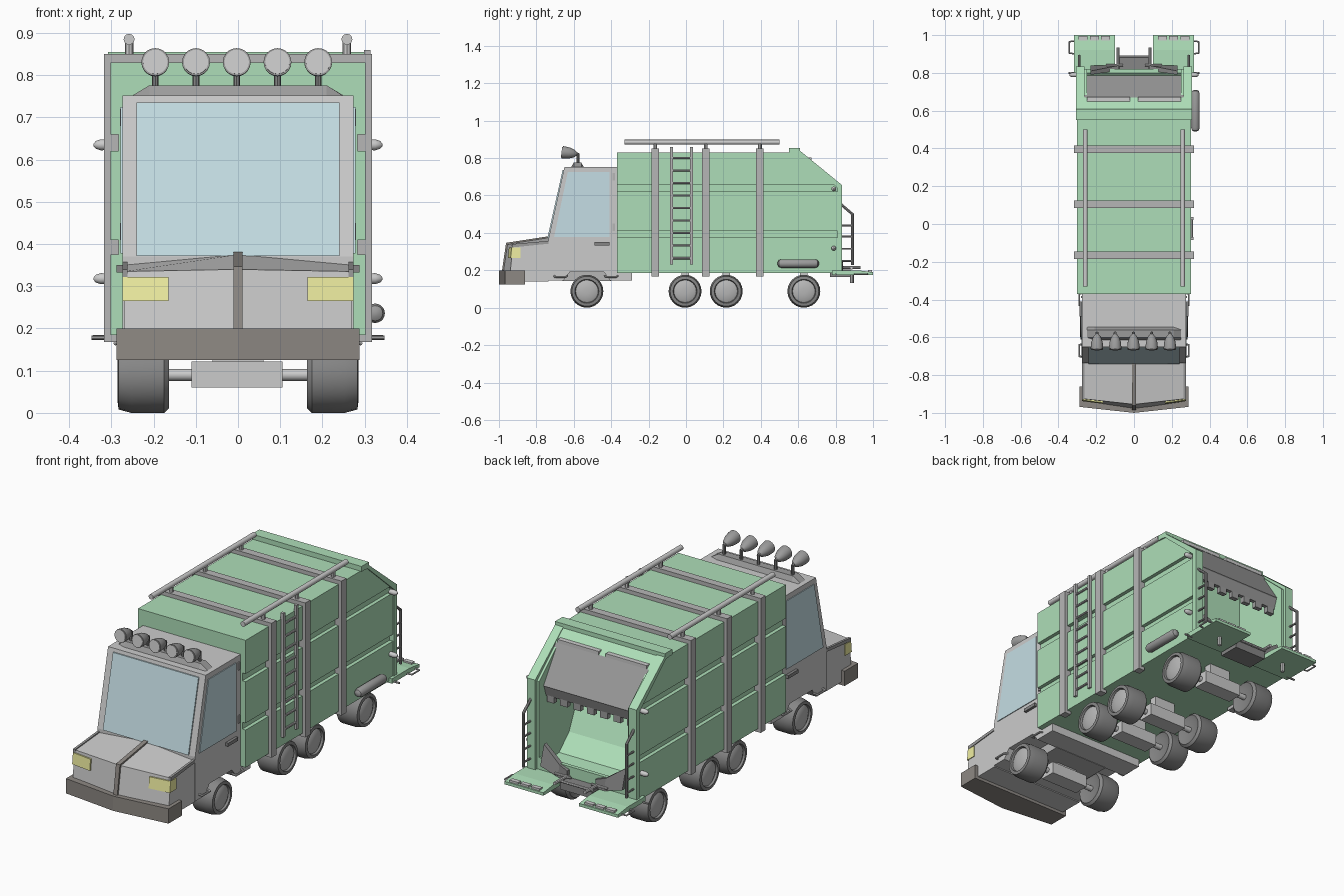
import bpy, math
from mathutils import Vector

if "Cube" in bpy.data.objects:
    bpy.data.objects.remove(bpy.data.objects["Cube"])


def material(name, r, g, b):
    m = bpy.data.materials.new(name)
    m.diffuse_color = (r, g, b, 1)
    m.use_nodes = True
    m.node_tree.nodes["Principled BSDF"].inputs["Base Color"].default_value = m.diffuse_color
    return m


GREEN = material("green_paint", .42, .73, .48)
STEEL = material("steel", .47, .47, .47)
DARK = material("dark_metal", .33, .33, .33)
RUBBER = material("rubber", .24, .24, .24)
BROWN = material("bumper_brown", .27, .25, .23)
GLASS = material("glass", .56, .73, .78)
YELLOW = material("headlight_yellow", .87, .86, .36)
SIDES = (("left", -1), ("right", 1))


def make(name, verts, faces, mat=None):
    me = bpy.data.meshes.new(name)
    me.from_pydata(verts, [], faces)
    ob = bpy.data.objects.new(name, me)
    bpy.context.collection.objects.link(ob)
    if mat:
        me.materials.append(mat)
    bpy.context.view_layer.objects.active = ob
    for o in bpy.context.selected_objects:
        o.select_set(False)
    ob.select_set(True)
    bpy.ops.object.mode_set(mode='EDIT')
    bpy.ops.mesh.select_all(action='SELECT')
    bpy.ops.mesh.normals_make_consistent(inside=False)
    bpy.ops.object.mode_set(mode='OBJECT')
    return ob


def loft(name, cols, mat=None):
    """Join matching yz outlines placed at successive x positions."""
    n = len(cols[0][1])
    verts = [(x, y, z) for x, pts in cols for y, z in pts]
    faces = [list(range(n)), [(len(cols) - 1) * n + i for i in range(n)]]
    for c in range(len(cols) - 1):
        for i in range(n):
            a, b = c * n + i, c * n + (i + 1) % n
            faces.append([a, b, b + n, a + n])
    return make(name, verts, faces, mat)


def prism(name, x0, x1, pts, mat=None):
    return loft(name, [(x0, pts), (x1, pts)], mat)


def box(name, x0, x1, y0, y1, z0, z1, mat=None):
    return prism(name, x0, x1, [(y0, z0), (y1, z0), (y1, z1), (y0, z1)], mat)


def lathe(name, origin, axis, profile, mat=None, n=20):
    """Spin (radius, distance) pairs round an axis; ends are capped."""
    q = Vector(axis).to_track_quat('Z', 'Y')
    verts = [Vector(origin) + q @ Vector((r * math.cos(i * math.tau / n), r * math.sin(i * math.tau / n), d))
             for r, d in profile for i in range(n)]
    faces = [list(range(n)), list(range(len(verts) - n, len(verts)))]
    for k in range(len(profile) - 1):
        for i in range(n):
            j = (i + 1) % n
            faces.append([k * n + i, k * n + j, k * n + n + j, k * n + n + i])
    ob = make(name, verts, faces, mat)
    bpy.ops.object.shade_smooth_by_angle(angle=math.radians(35))
    return ob


def rod(name, pts, r, mat=None, n=8):
    for a, b in zip(pts, pts[1:]):
        d = Vector(b) - Vector(a)
        lathe(name, a, d, [(r, -r * .4), (r, d.length + r * .4)], mat, n)


# container: core, and raised side panels leaving two recessed grooves
box("container_core", -.283, .283, -.37, .5, .185, .83, GREEN)
box("tail_floor", -.283, .283, .5, .82, .185, .2, GREEN)
TAIL = [(.5, .185), (.82, .185), (.82, .645), (.61, .83), (.5, .83)]
EDGE = [(.55, .83), (.55, .855), (.59, .855), (.835, .655), (.835, .18), (.81, .18), (.81, .64), (.60, .825)]
for side, s in SIDES:
    prism(side + "_tail_wall", s * .25, s * .283, TAIL, GREEN)
    for z0, z1 in ((.185, .375), (.41, .62)):
        box(side + "_side_panel", s * .27, s * .302, -.37, .82, z0, z1, GREEN)
    prism(side + "_upper_panel", s * .27, s * .302, [(-.37, .66), (.81, .66), (.61, .83), (-.37, .83)], GREEN)
    prism(side + "_tail_flange", s * .262, s * .308, EDGE, GREEN)
box("tail_roof_lip", -.308, .308, .55, .61, .828, .855, GREEN)
box("tail_roof", -.283, .283, .49, .58, .81, .83, GREEN)
prism("tail_header", -.27, .27, [(.59, .85), (.67, .785), (.65, .76), (.56, .82)], GREEN)

# hopper scoop, packing blade and teeth
prism("hopper_scoop", -.255, .255, [(.82, .19), (.82, .26), (.80, .26), (.75, .215), (.66, .225), (.58, .3),
                                   (.51, .45), (.49, .45), (.49, .19)], GREEN)
prism("packer_panel", -.265, .265, [(.67, .785), (.785, .61), (.76, .59), (.64, .765)], DARK)
prism("packer_lip", -.25, .25, [(.782, .61), (.765, .555), (.745, .555), (.755, .6)], DARK)
for i in range(7):
    x = -.225 + i * .075
    box("packer_tooth", x - .02, x + .02, .742, .766, .525, .56, DARK)
for side, s in SIDES:
    box(side + "_tail_light", s * .02, s * .25, .645, .672, .785, .803)
    # slanted guard plate on the hopper lip
    loft(side + "_lip_guard", [(s * .08, [(.815, .2), (.84, .2), (.84, .245), (.815, .245)]),
                              (s * .13, [(.815, .2), (.84, .2), (.83, .26), (.805, .26)]),
                              (s * .23, [(.815, .23), (.84, .23), (.81, .33), (.79, .33)])], RUBBER)
    # rear step platform, lights and grab loops
    prism(side + "_rear_step", s * .1, s * .318, [(.78, .175), (.78, .2), (.92, .2), (1, .19), (1, .175)], GREEN)
    for k in range(3):
        x = s * (.15 + k * .06)
        box(side + "_step_light", x - .024, x + .024, .972, .995, .19, .201)
    rod(side + "_step_loop", [(s * .31, .9, .18), (s * .342, .905, .18), (s * .342, .965, .18), (s * .31, .97, .18)], .004, STEEL)
    rod(side + "_step_pin", [(s * .2, .887, .135), (s * .2, .887, .18)], .01)
    rod(side + "_step_peg", [(s * .3, .8, .178), (s * .345, .8, .178)], .005, STEEL)
    # rear grab ladder
    rod(side + "_rear_rail", [(s * .29, .82, .56), (s * .29, .89, .5), (s * .29, .89, .23)], .007, DARK)
    for z in (.25, .315, .38, .44):
        rod(side + "_rear_rung", [(s * .29, .82, z), (s * .29, .89, z)], .005, DARK)
    # marker lights and tow arms
    for z in (.318, .635):
        lathe(side + "_marker_light", (s * .3, .79, z), (s, 0, 0),
              [(.012, 0), (.013, .025), (.009, .037), (.003, .042)], None, 12)
    rod(side + "_tow_arm", [(s * .085, .8, .215), (s * .085, .93, .215)], .008)
    rod(side + "_tow_pin", [(s * .06, .84, .215), (s * .145, .84, .215)], .006)
box("tow_block", -.09, .09, .77, .88, .165, .205, RUBBER)
rod("tow_bar", [(-.09, .885, .21), (.09, .885, .21)], .007)

# bands round the container and roof rails
for y in (-.165, .105, .395):
    box("band_top", -.318, .318, y - .02, y + .02, .828, .85, STEEL)
    for side, s in SIDES:
        box(side + "_band", s * .28, s * .318, y - .02, y + .02, .168, .85, STEEL)
        rod(side + "_rail_post", [(s * .258, y, .845), (s * .258, y, .88)], .01)
for side, s in SIDES:
    lathe(side + "_roof_rail", (s * .258, -.33, .885), (0, 1, 0), [(.013, 0), (.013, .83)], None, 12)

# side ladder and exhaust silencer on the right only
for y in (-.077, .03):
    box("ladder_rail", .298, .314, y - .008, y + .008, .23, .86, STEEL)
for i in range(9):
    rod("ladder_rung", [(.307, -.077, .265 + i * .067), (.307, .03, .265 + i * .067)], .006, STEEL)
lathe("silencer", (.325, .49, .236), (0, 1, 0), [(.008, 0), (.018, .006), (.023, .02), (.023, .2), (.018, .214), (.008, .22)], DARK)

# cab with wheel arch notch
prism("cab", -.274, .274, [(-.29, .145), (-.29, .185), (-.37, .185), (-.37, .752), (-.65, .752), (-.735, .37),
                          (-.735, .145), (-.655, .145), (-.62, .192), (-.44, .192), (-.405, .145)])
box("cab_underplate", -.155, .155, -.66, -.4, .143, .2, STEEL)
prism("windscreen", -.24, .24, [(-.741, .372), (-.66, .735), (-.645, .735), (-.725, .372)], GLASS)
hs = [(-.945, .14), (-.925, .335), (-.735, .35), (-.735, .14)]
loft("hood", [(-.27, hs), (0, [(-.985, .14), (-.955, .34), (-.735, .375), (-.735, .14)]), (.27, hs)])
prism("hood_ridge", -.011, .011, [(-.985, .19), (-.962, .347), (-.735, .382), (-.735, .36), (-.94, .325), (-.965, .19)], BROWN)
bs = [(-.968, .125), (-.968, .2), (-.86, .2), (-.86, .125)]
loft("bumper", [(-.288, bs), (0, [(-1, .125), (-1, .2), (-.86, .2), (-.86, .125)]), (.288, bs)], BROWN)
for side, s in SIDES:
    prism(side + "_side_window", s * .27, s * .278, [(-.705, .378), (-.41, .378), (-.41, .725), (-.632, .725)], GLASS)
    loft(side + "_headlight", [(s * .165, [(-.952, .265), (-.947, .322), (-.9, .322), (-.9, .265)]),
                              (s * .274, [(-.938, .265), (-.932, .322), (-.885, .322), (-.885, .265)])], YELLOW)
    prism(side + "_hood_trim", s * .262, s * .274, [(-.93, .322), (-.93, .34), (-.735, .357), (-.735, .342)], DARK)
    box(side + "_door_handle", s * .27, s * .288, -.49, -.41, .333, .35, RUBBER)
    for z in (.43, .7):
        box(side + "_door_hinge", s * .27, s * .28, -.392, -.38, z - .02, z + .02, STEEL)
    for y in (-.67, -.4):
        rod(side + "_cab_step", [(s * .27, y - .035, .17), (s * .29, y - .03, .165), (s * .29, y + .03, .165), (s * .27, y + .035, .17)], .005)

# roof lamp bar
bar = lambda h: [(-.615, .75), (-.545, .75), (-.56, h), (-.6, h)]
loft("lamp_bar", [(-.25, bar(.752)), (-.21, bar(.776)), (.21, bar(.776)), (.25, bar(.752))], DARK)
for i in range(5):
    x = (i - 2) * .0965 - .003
    rod("lamp_stem", [(x, -.577, .77), (x, -.577, .82), (x, -.6, .83)], .008, RUBBER)
    lathe("roof_lamp", (x, -.585, .822), (0, -1, .12), [(.008, -.002), (.02, .012), (.03, .04), (.033, .07), (.033, .078)], DARK)
    lathe("lamp_lens", (x, -.585, .822), (0, -1, .12), [(.029, .07), (.029, .081)])

# wheels and axles
for y in (-.53, -.005, .215, .63):
    rod("axle", [(-.2, y, .09), (.2, y, .09)], .014, None, 12)
    box("axle_case", -.11, .105, y - .04, y + .04, .06, .122)
    box("axle_mount", -.06, .06, y - .02, y + .02, .12, .19)
    for side, s in SIDES:
        lathe(side + "_tyre", (s * .163, y, .088), (s, 0, 0),
              [(.05, .01), (.076, 0), (.088, .012), (.088, .09), (.08, .12), (.064, .122), (.06, .108)], RUBBER, 24)
        lathe(side + "_hub", (s * .163, y, .088), (s, 0, 0), [(.06, .1), (.06, .112), (.045, .119), (.015, .122)], STEEL, 24)
